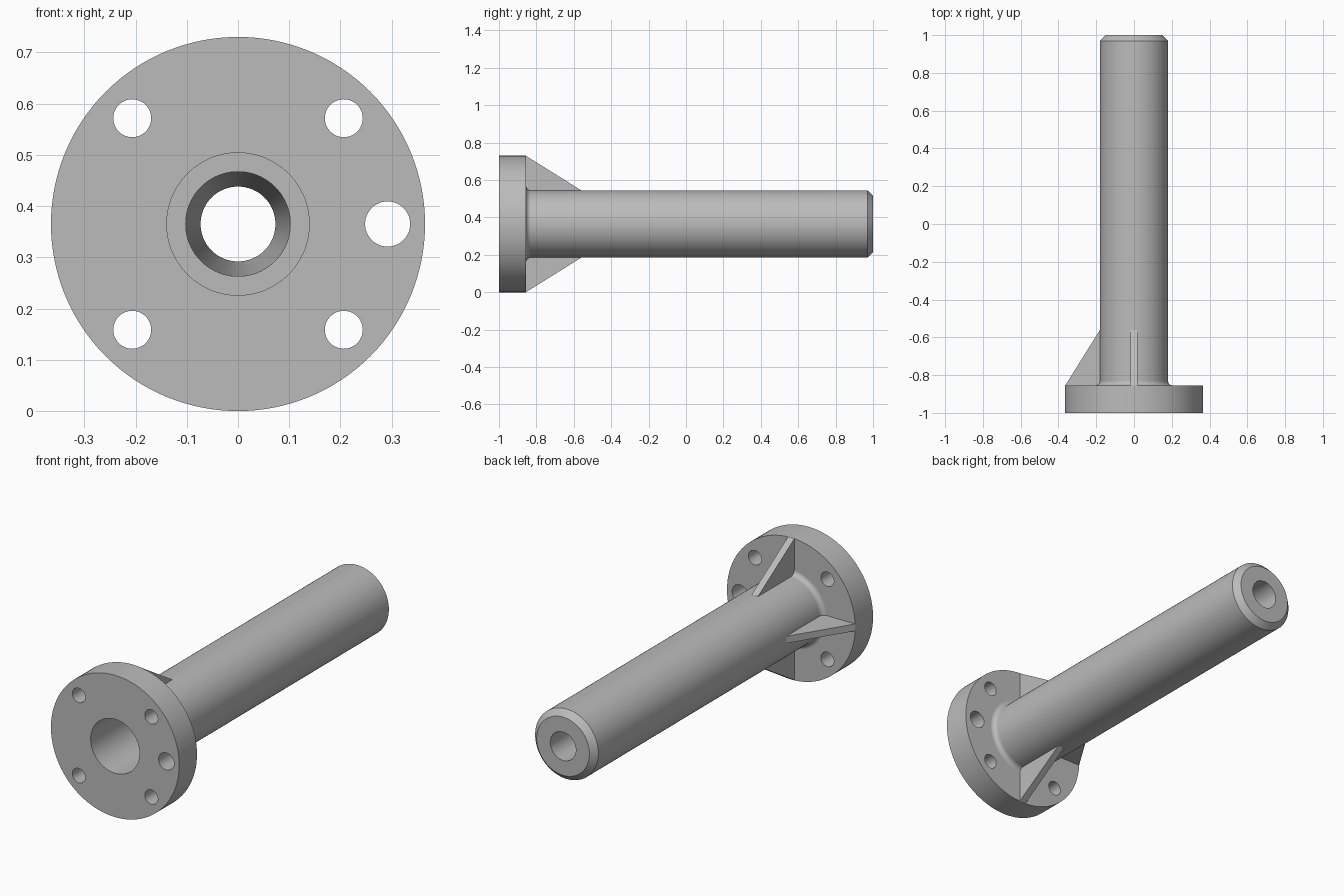
import bpy, bmesh
from math import pi, sin, cos, radians
from mathutils import Matrix, Vector

cube = bpy.data.objects.get("Cube")
if cube:
    bpy.data.objects.remove(cube, do_unlink=True)

FLANGE_R, TUBE_R, FLANGE_BACK = 0.365, 0.18, -0.855
AXIS_Z = FLANGE_R
SEGMENTS = 128

steel = bpy.data.materials.new("grey_steel")
steel.use_nodes = True
GREY = (0.5, 0.5, 0.5, 1)
steel.diffuse_color = GREY
steel.node_tree.nodes["Principled BSDF"].inputs["Base Color"].default_value = GREY


def make_object(name, bm):
    bmesh.ops.recalc_face_normals(bm, faces=bm.faces)
    mesh = bpy.data.meshes.new(name)
    bm.to_mesh(mesh)
    bm.free()
    mesh.materials.append(steel)
    obj = bpy.data.objects.new(name, mesh)
    bpy.context.collection.objects.link(obj)
    return obj


def select(obj):
    bpy.ops.object.select_all(action='DESELECT')
    obj.select_set(True)
    bpy.context.view_layer.objects.active = obj


# Closed lathe profile as (radius, y): flange, root fillet, tube, chamfer, bore
fillet = 0.025
profile = [(FLANGE_R, -1), (FLANGE_R, FLANGE_BACK)]
for i in range(7):
    a = i / 6 * pi / 2
    profile.append((TUBE_R + fillet * (1 - sin(a)), FLANGE_BACK + fillet * (1 - cos(a))))
profile += [(TUBE_R, 0.97), (0.15, 1),
            (0.073, 1), (0.073, 0.96),          # rear lip
            (0.102, -0.2), (0.139, -0.2),       # long taper and step
            (0.139, -1)]                        # front counterbore

bm = bmesh.new()
rings = []
for s in range(SEGMENTS):
    a = 2 * pi * s / SEGMENTS
    rings.append([bm.verts.new((r * cos(a), y, AXIS_Z + r * sin(a))) for r, y in profile])
for s in range(SEGMENTS):
    here, there = rings[s], rings[(s + 1) % SEGMENTS]
    for i in range(len(profile)):
        j = (i + 1) % len(profile)
        bm.faces.new((here[i], here[j], there[j], there[i]))
body = make_object("flanged_tube", bm)

# Bolt holes: four small ones and a larger one on the left
bm = bmesh.new()
for angle, radius in ((0, 0.044), (45, 0.037), (135, 0.037), (225, 0.037), (315, 0.037)):
    a = radians(angle)
    place = Matrix.Translation((0.292 * cos(a), -0.93, AXIS_Z + 0.292 * sin(a)))
    bmesh.ops.create_cone(bm, cap_ends=True, segments=48, radius1=radius, radius2=radius,
                          depth=0.3, matrix=place @ Matrix.Rotation(pi / 2, 4, 'X'))
cutter = make_object("bolt_hole_cutter", bm)
cutter.hide_render = True

select(body)
cut = body.modifiers.new("bolt_holes", 'BOOLEAN')
cut.operation = 'DIFFERENCE'
cut.solver = 'EXACT'
cut.object = cutter
bpy.ops.object.modifier_apply(modifier=cut.name)
bpy.data.objects.remove(cutter, do_unlink=True)
bpy.ops.object.shade_smooth_by_angle(angle=radians(30))
weighted = body.modifiers.new("flat_face_normals", 'WEIGHTED_NORMAL')
weighted.keep_sharp = True


# Triangular stiffening ribs, rooted in the tube wall and flange
def rib(name, angle):
    outline = [(0.16, -0.87), (0.364, -0.87), (0.364, FLANGE_BACK),
               (TUBE_R, -0.56), (0.16, -0.56)]
    turn = Matrix.Translation((0, 0, AXIS_Z)) @ Matrix.Rotation(radians(angle), 4, 'Y')
    bm = bmesh.new()
    face = bm.faces.new([bm.verts.new((-0.018, y, r)) for r, y in outline])
    side = bmesh.ops.extrude_face_region(bm, geom=[face])
    verts = [v for v in side["geom"] if isinstance(v, bmesh.types.BMVert)]
    bmesh.ops.translate(bm, vec=Vector((0.036, 0, 0)), verts=verts)
    bm.transform(turn)
    make_object(name, bm)


rib("top_rib", 0)
rib("bottom_rib", 180)
rib("right_rib", -90)
